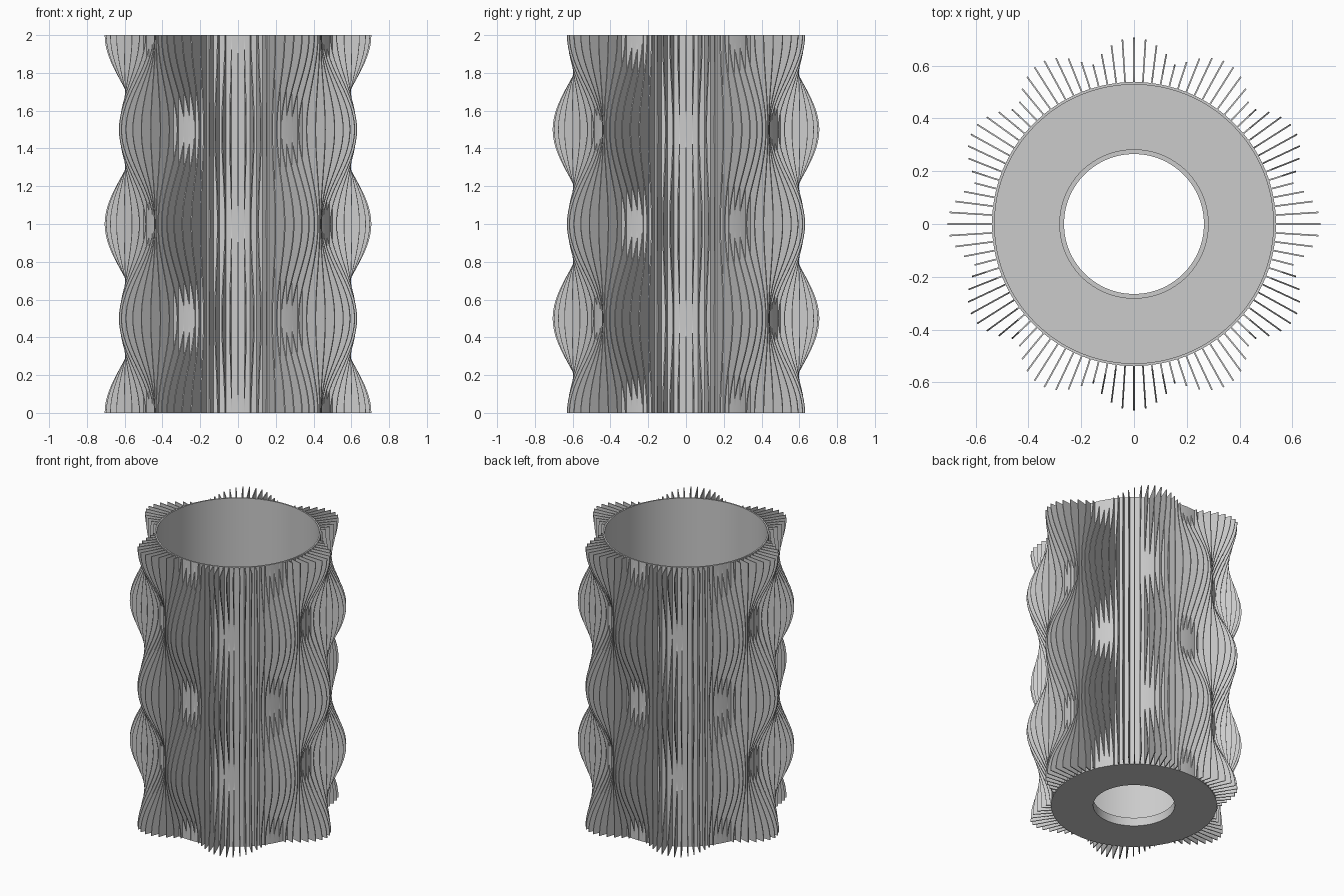
import bpy, bmesh, math
from math import cos, sin, pi

if "Cube" in bpy.data.objects:
    bpy.data.objects.remove(bpy.data.objects["Cube"])

HEIGHT = 2.0
TUBE_IN, TUBE_OUT = 0.528, 0.538
FINS, THICK, STEPS = 100, 0.006, 60

grey = bpy.data.materials.new("light grey plastic")
grey.use_nodes = True
colour = (0.6, 0.6, 0.6, 1)
grey.diffuse_color = colour
grey.node_tree.nodes["Principled BSDF"].inputs["Base Color"].default_value = colour


def finish(name, bm):
    bmesh.ops.recalc_face_normals(bm, faces=bm.faces)
    mesh = bpy.data.meshes.new(name)
    bm.to_mesh(mesh)
    bm.free()
    mesh.materials.append(grey)
    obj = bpy.data.objects.new(name, mesh)
    bpy.context.collection.objects.link(obj)
    bpy.ops.object.select_all(action='DESELECT')
    obj.select_set(True)
    bpy.context.view_layer.objects.active = obj
    bpy.ops.object.shade_smooth_by_angle(angle=math.radians(30))
    return obj


def lathe(name, profile, sides=128):
    """Turn a closed (radius, height) profile around the z axis."""
    bm = bmesh.new()
    rings = [[bm.verts.new((r * cos(2 * pi * i / sides), r * sin(2 * pi * i / sides), z))
              for r, z in profile] for i in range(sides)]
    n = len(profile)
    for i in range(sides):
        a, b = rings[i], rings[(i + 1) % sides]
        for j in range(n):
            k = (j + 1) % n
            bm.faces.new((a[j], b[j], b[k], a[k]))
    return finish(name, bm)


def wave_radius(angle, z):
    """Outer edge of a fin: a checkerboard of bulges and hollows."""
    r = 0.618 + 0.088 * cos(6 * angle) * cos(2 * pi * z)
    return max(r, TUBE_OUT + 0.001)


# Tube with a floor that has a round opening
lathe("shade_body", [(0.265, 0), (TUBE_OUT, 0), (TUBE_OUT, HEIGHT),
                     (TUBE_IN, HEIGHT), (TUBE_IN, 0.02), (0.265, 0.02)])

# Collar around the opening
lathe("socket_collar", [(0.265, 0.02), (0.283, 0.02), (0.283, 0.06), (0.265, 0.06)])

# Thin upright fins around the tube
bm = bmesh.new()
for i in range(FINS):
    angle = 2 * pi * i / FINS
    c, s = cos(angle), sin(angle)

    def point(r, side, z):
        t = side * THICK / 2
        return bm.verts.new((r * c - t * s, r * s + t * c, z))

    rows = []
    for k in range(STEPS + 1):
        z = HEIGHT * k / STEPS
        inner, outer = TUBE_IN + 0.005, wave_radius(angle, z)
        rows.append([point(inner, -1, z), point(outer, -1, z),
                     point(outer, 1, z), point(inner, 1, z)])
    for a, b in zip(rows, rows[1:]):
        for j in range(3):
            bm.faces.new((a[j], a[j + 1], b[j + 1], b[j]))
    bm.faces.new(rows[0])
    bm.faces.new(rows[-1])
finish("wavy_fins", bm)
